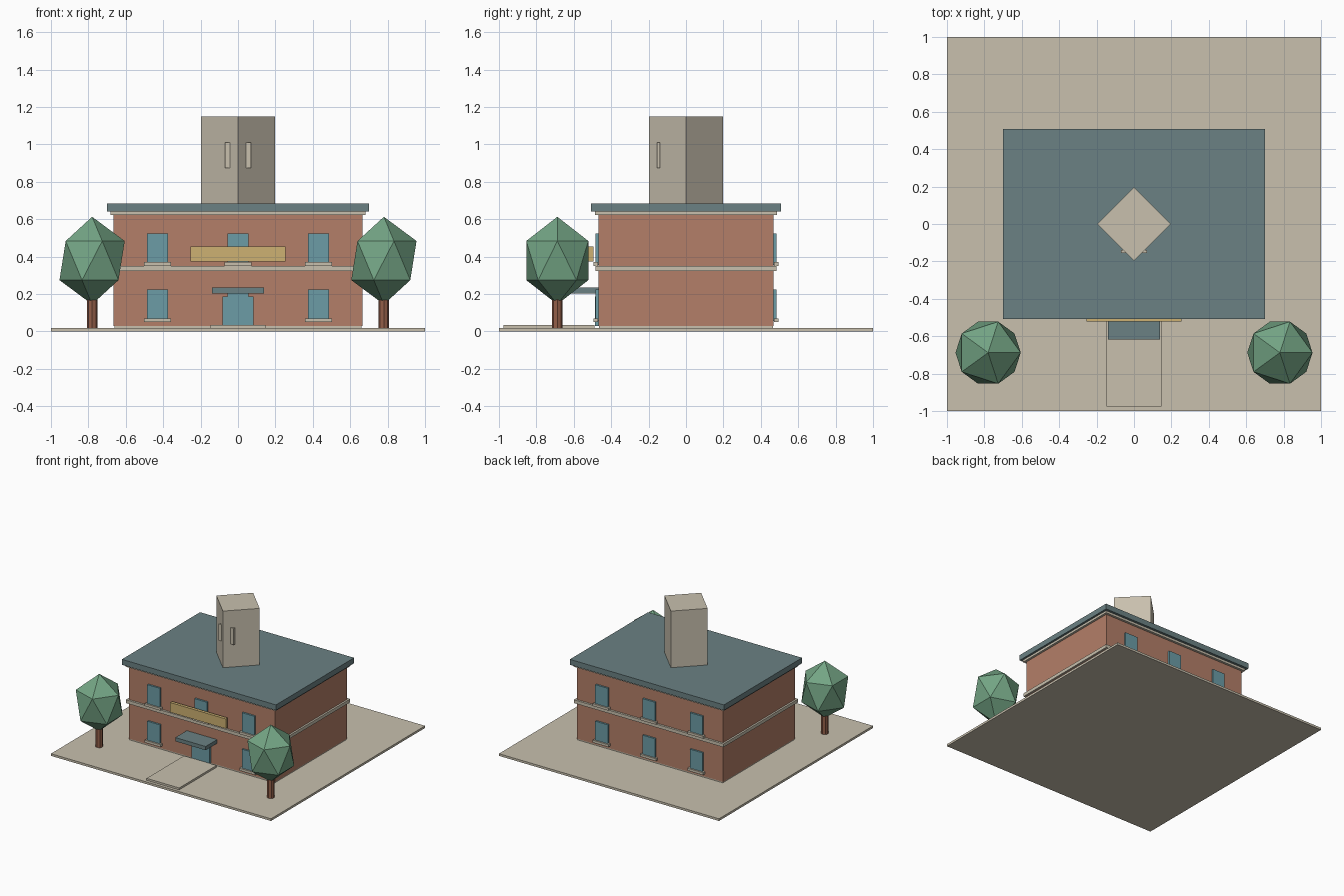
import bpy
import bmesh
from math import radians
from mathutils import Matrix

cube = bpy.data.objects.get("Cube")
if cube:
    bpy.data.objects.remove(cube, do_unlink=True)


def material(name, hex_code):
    """Flat material from an sRGB hex code, stored as linear values."""
    srgb = [int(hex_code[i:i + 2], 16) / 255 for i in (0, 2, 4)]
    rgba = [((c + 0.055) / 1.055) ** 2.4 for c in srgb] + [1]
    mat = bpy.data.materials.new(name)
    mat.use_nodes = True
    mat.diffuse_color = rgba
    mat.node_tree.nodes["Principled BSDF"].inputs["Base Color"].default_value = rgba
    return mat


STONE = material("pale stone", "c8c0ae")
BRICK = material("red brick", "b47f68")
SLATE = material("slate roof", "6b8183")
GLASS = material("teal glass", "6c9ca6")
GOLD = material("gold sign", "cdb172")
LEAF = material("leaf green", "74a585")
BARK = material("bark brown", "945f49")


def finish(name, bm, mat):
    mesh = bpy.data.meshes.new(name)
    bm.to_mesh(mesh)
    bm.free()
    mesh.materials.append(mat)
    obj = bpy.data.objects.new(name, mesh)
    bpy.context.collection.objects.link(obj)
    return obj


def box(name, mat, x, y, z, turn=0):
    """Box from (low, high) ranges on each axis, turned about z."""
    bm = bmesh.new()
    size = [hi - lo for lo, hi in (x, y, z)]
    mid = [(hi + lo) / 2 for lo, hi in (x, y, z)]
    place = (Matrix.Translation(mid) @ Matrix.Rotation(radians(turn), 4, "Z")
             @ Matrix.Diagonal((*size, 1)))
    bmesh.ops.create_cube(bm, size=1, matrix=place)
    return finish(name, bm, mat)


def span(half, centre=0):
    return (centre - half, centre + half)


# Ground slab and entrance path
box("ground", STONE, span(1), span(1), (0, 0.018))
box("path", STONE, span(0.148), (-0.975, -0.49), (0.018, 0.034))

# Main block, from plinth to roof
box("plinth", STONE, span(0.66), span(0.465), (0.018, 0.028))
box("walls", BRICK, span(0.665), span(0.468), (0.028, 0.63))
box("floor_band", STONE, span(0.68), span(0.485), (0.323, 0.35))
box("cornice", STONE, span(0.683), span(0.487), (0.622, 0.64))
box("roof", SLATE, span(0.70), span(0.507), (0.64, 0.685))

# Tower set cornerwise on the roof, with two slits beside its front corner
box("tower", STONE, span(0.139), span(0.139), (0.685, 1.15), turn=45)
for side, sign in (("right", -1), ("left", 1)):
    box(f"tower_slit_{side}", STONE, span(0.0135, sign * 0.056),
        span(0.008, -0.147), (0.875, 1.01))

# Windows and sills, two floors of three on the front and back
for face, sign in (("front", -1), ("back", 1)):
    for floor, base in (("lower", 0.055), ("upper", 0.355)):
        for column, x in (("right", -0.43), ("middle", 0), ("left", 0.43)):
            label = f"{face}_{floor}_{column}"
            box(f"window_{label}", GLASS, span(0.057, x),
                span(0.012, sign * 0.471), (base, base + 0.17))
            if (face, floor, column) != ("front", "lower", "middle"):
                box(f"sill_{label}", STONE, span(0.072, x),
                    span(0.0125, sign * 0.4825), (base - 0.005, base + 0.015))

# Entrance door, canopy and sign board
box("door", GLASS, span(0.083), (-0.487, -0.46), (0.028, 0.187))
box("canopy", SLATE, span(0.138), (-0.617, -0.467), (0.204, 0.235))
box("sign_board", GOLD, span(0.253), (-0.52, -0.495), (0.375, 0.455))

# Pair of faceted trees
for side, x in (("right", -0.78), ("left", 0.78)):
    bm = bmesh.new()
    bmesh.ops.create_cone(bm, cap_ends=True, segments=8, radius1=0.028,
                          radius2=0.028, depth=0.2,
                          matrix=Matrix.Translation((x, -0.688, 0.118)))
    finish(f"tree_trunk_{side}", bm, BARK)
    bm = bmesh.new()
    bmesh.ops.create_icosphere(bm, subdivisions=1, radius=0.195,
                               matrix=Matrix.Translation((x, -0.688, 0.379))
                               @ Matrix.Diagonal((1, 1, 1.2, 1)))
    finish(f"tree_crown_{side}", bm, LEAF)
